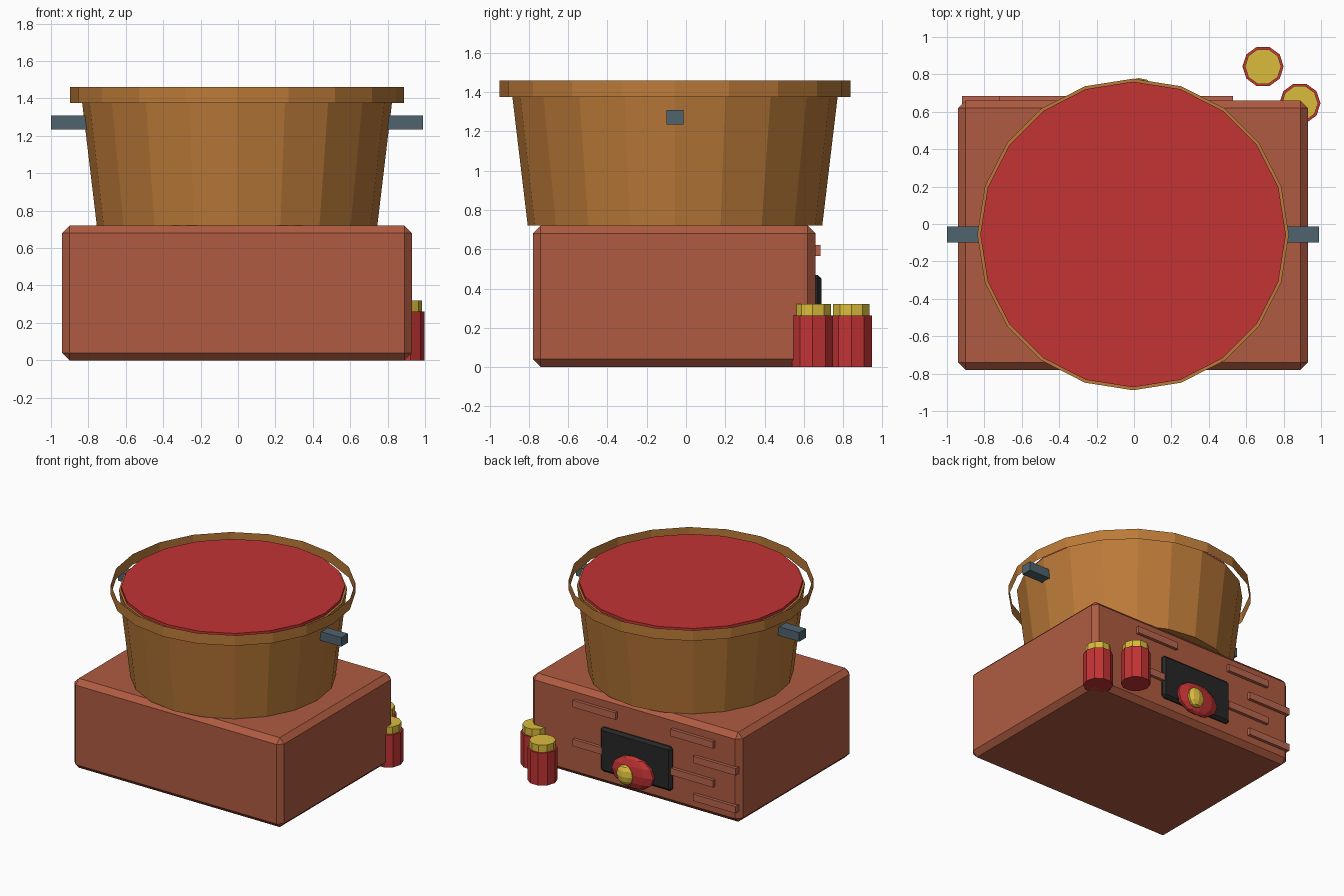
import bpy, bmesh
from mathutils import Matrix, Vector

if "Cube" in bpy.data.objects:
    bpy.data.objects.remove(bpy.data.objects["Cube"], do_unlink=True)


def material(name, rgb):
    m = bpy.data.materials.new(name)
    m.use_nodes = True
    m.diffuse_color = (*rgb, 1)
    bsdf = next(n for n in m.node_tree.nodes if n.type == 'BSDF_PRINCIPLED')
    bsdf.inputs["Base Color"].default_value = (*rgb, 1)
    return m


BRICK = material("brick", (0.43, 0.105, 0.053))
LIGHT_BRICK = material("light_brick", (0.48, 0.13, 0.075))
COPPER = material("copper", (0.5, 0.195, 0.04))
RED = material("red", (0.54, 0.033, 0.034))
GOLD = material("gold", (0.7, 0.5, 0.045))
STEEL = material("steel", (0.078, 0.125, 0.156))
SOOT = material("soot", (0.02, 0.02, 0.02))


def finish(name, bm, mat):
    mesh = bpy.data.meshes.new(name)
    bm.to_mesh(mesh)
    bm.free()
    mesh.materials.append(mat)
    obj = bpy.data.objects.new(name, mesh)
    bpy.context.collection.objects.link(obj)
    return obj


def box(name, low, high, mat, bevel=0):
    low, high = Vector(low), Vector(high)
    bm = bmesh.new()
    bmesh.ops.create_cube(bm, size=1, matrix=Matrix.LocRotScale(
        (low + high) / 2, None, high - low))
    if bevel:
        bmesh.ops.bevel(bm, geom=bm.edges[:], offset=bevel, segments=1,
                        affect='EDGES')
    return finish(name, bm, mat)


def drum(name, x, y, z0, z1, r0, r1, sides, mat, caps=True):
    bm = bmesh.new()
    # first corner points along +y
    place = Matrix.Translation((x, y, (z0 + z1) / 2)) @ Matrix.Rotation(
        1.570796, 4, 'Z')
    bmesh.ops.create_cone(bm, cap_ends=caps, segments=sides, radius1=r0,
                          radius2=r1, depth=z1 - z0, matrix=place)
    return finish(name, bm, mat)


def blob(name, centre, radii, mat):
    bm = bmesh.new()
    bmesh.ops.create_uvsphere(bm, u_segments=10, v_segments=6, radius=1,
                              matrix=Matrix.LocRotScale(Vector(centre), None,
                                                        Vector(radii)))
    return finish(name, bm, mat)


# Stove block
box("stove_block", (-0.94, -0.78, 0), (0.93, 0.66, 0.72), BRICK, 0.04)

# Pot, open rim band and contents
PX, PY = -0.005, -0.056
drum("pot", PX, PY, 0.72, 1.417, 0.75, 0.833, 20, COPPER)
drum("pot_rim", PX, PY, 1.375, 1.46, 0.893, 0.893, 20, COPPER, caps=False)
drum("soup", PX, PY, 1.39, 1.44, 0.817, 0.817, 20, RED)

# Side handles
for name, side in (("left_handle", 1), ("right_handle", -1)):
    ends = sorted((PX + side * 0.76, PX + side * 0.995))
    box(name, (ends[0], PY - 0.043, 1.235), (ends[1], PY + 0.043, 1.308), STEEL)

# Raised bricks on the back wall, alternate rows staggered
rows = [(0.593, (0.34, -0.53)), (0.43, (-0.73,)),
        (0.28, (0.34, -0.53)), (0.125, (-0.73,))]
for z, centres in rows:
    for x in centres:
        box("raised_brick", (x - 0.19, 0.64, z - 0.028),
            (x + 0.19, 0.685, z + 0.028), LIGHT_BRICK)

# Fire opening with flame
box("fire_opening", (-0.348, 0.63, 0.115), (0.29, 0.69, 0.47), SOOT, 0.02)
blob("flame", (-0.02, 0.695, 0.19), (0.195, 0.05, 0.13), RED)
blob("flame_core", (0.025, 0.735, 0.175), (0.075, 0.045, 0.08), GOLD)

# Spice jars
for x, y in ((0.69, 0.842), (0.887, 0.645)):
    drum("jar", x, y, 0, 0.262, 0.11, 0.11, 10, RED)
    drum("jar_lid", x, y, 0.262, 0.32, 0.097, 0.097, 10, GOLD)
